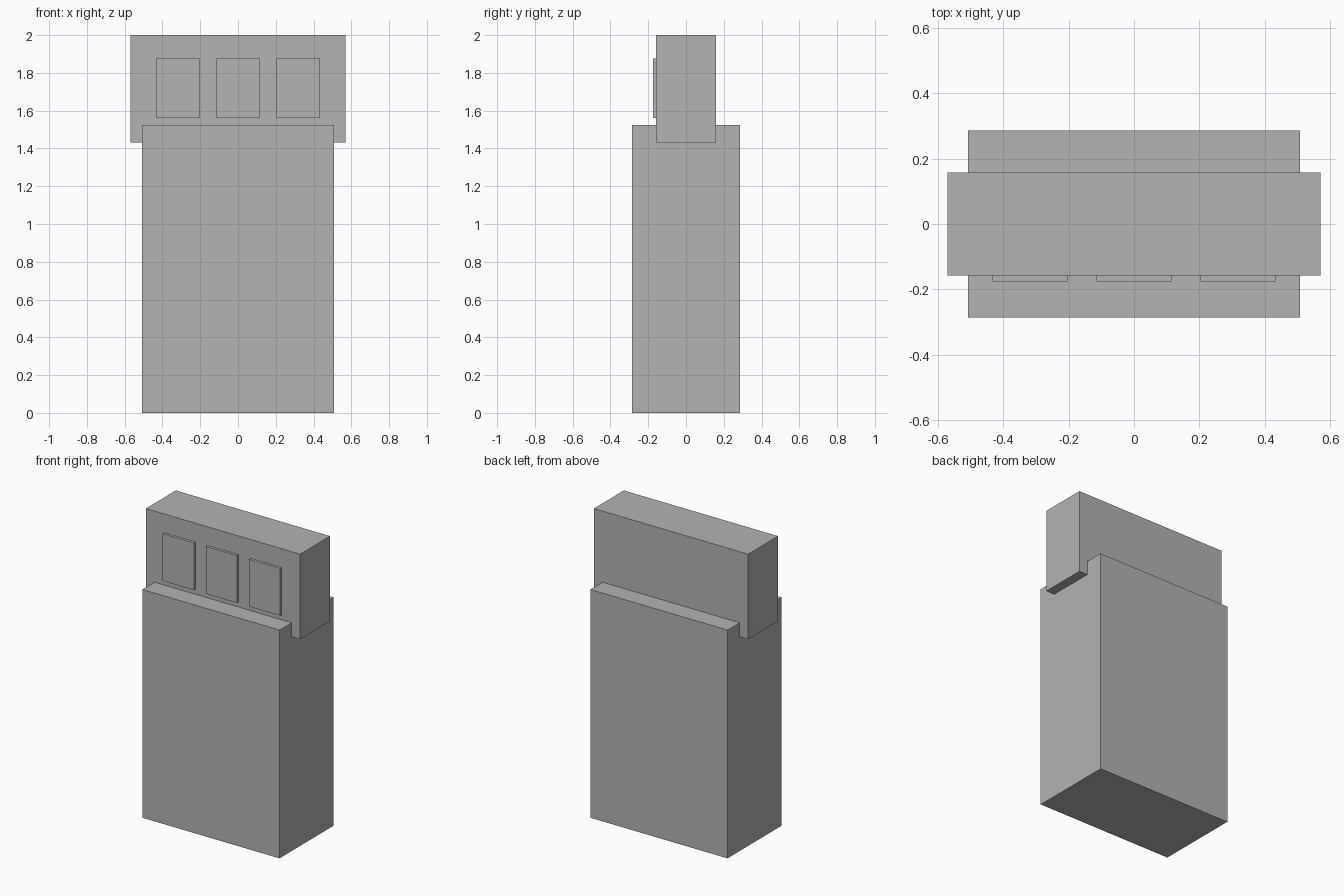
import bpy
from mathutils import Vector

cube = bpy.data.objects.get("Cube")
if cube:
    bpy.data.objects.remove(cube, do_unlink=True)

# One plain grey for every part
grey = bpy.data.materials.new("plain_grey")
grey.use_nodes = True
colour = (0.45, 0.45, 0.45, 1.0)
grey.diffuse_color = colour
grey.node_tree.nodes["Principled BSDF"].inputs["Base Color"].default_value = colour


def box(name, low, high):
    """Flat-faced box between two opposite corners."""
    low, high = Vector(low), Vector(high)
    bpy.ops.mesh.primitive_cube_add(size=1, location=(low + high) / 2)
    obj = bpy.context.object
    obj.name = name
    obj.scale = high - low
    bpy.ops.object.transform_apply(location=False, rotation=False, scale=True)
    obj.data.materials.append(grey)
    return obj


# Tall lower body
box("body", (-0.507, -0.286, 0), (0.507, 0.286, 1.525))

# Wider, thinner head set into the top of the body
HEAD_Y = 0.158
box("head", (-0.57, -HEAD_Y, 1.432), (0.57, HEAD_Y, 2))

# Three raised panels on the front of the head
for side, x in (("right", -0.318), ("middle", 0), ("left", 0.318)):
    box(side + "_panel", (x - 0.115, -0.176, 1.56), (x + 0.115, -HEAD_Y + 0.01, 1.875))
